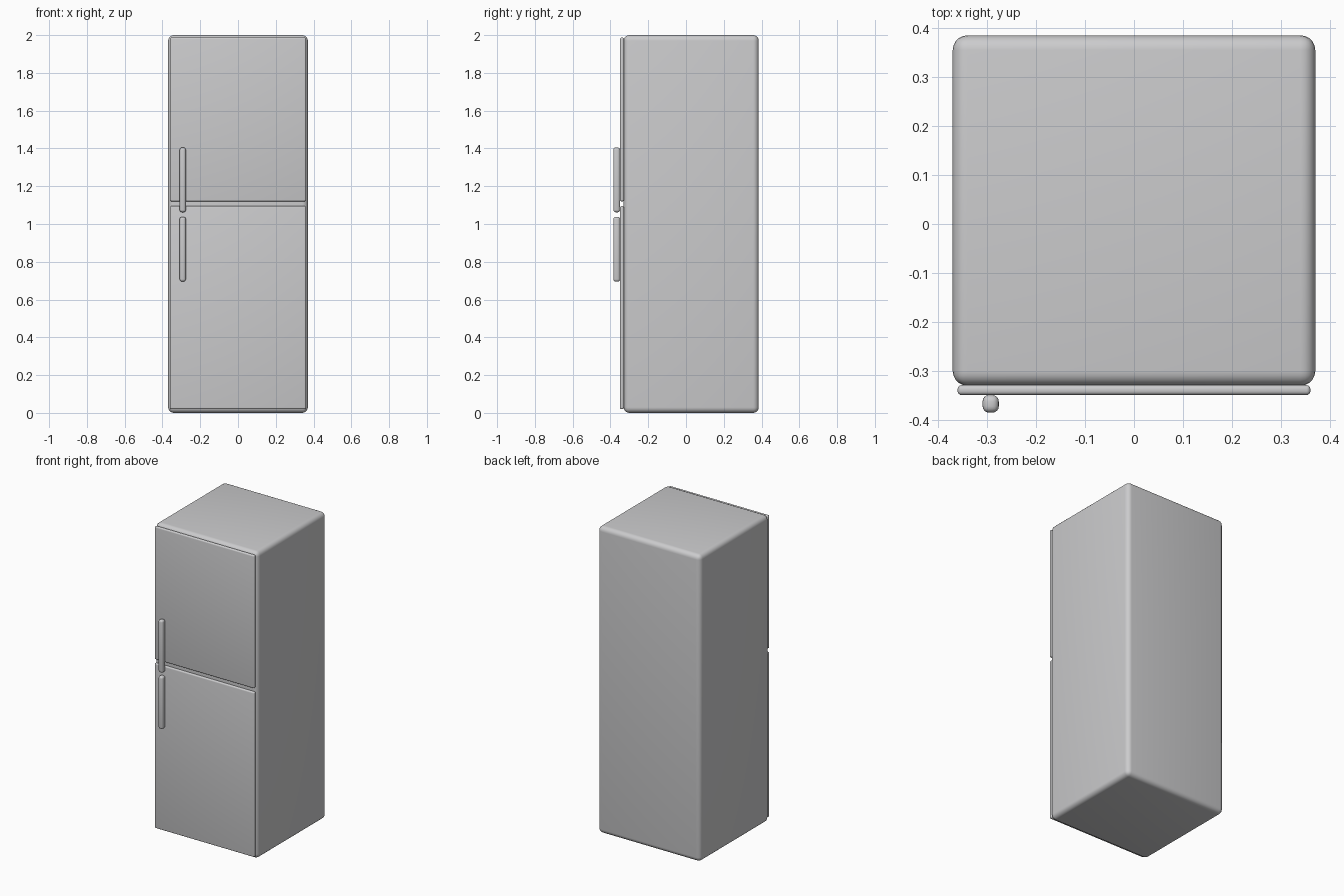
import bpy
import math

cube = bpy.data.objects.get("Cube")
if cube:
    bpy.data.objects.remove(cube, do_unlink=True)

# Single enamel colour
grey = bpy.data.materials.new("light grey enamel")
grey.use_nodes = True
colour = (0.6, 0.6, 0.61, 1)
grey.diffuse_color = colour
grey.node_tree.nodes["Principled BSDF"].inputs["Base Color"].default_value = colour


def rounded_box(name, low, high, radius, segments):
    """Box between two corners, with rounded edges and smooth shading."""
    centre = [(a + b) / 2 for a, b in zip(low, high)]
    bpy.ops.mesh.primitive_cube_add(size=1, location=centre)
    box = bpy.context.object
    box.name = name
    box.scale = [b - a for a, b in zip(low, high)]
    bpy.ops.object.transform_apply(location=False, rotation=False, scale=True)
    bevel = box.modifiers.new("rounded edges", "BEVEL")
    bevel.width = radius
    bevel.segments = segments
    bpy.ops.object.modifier_apply(modifier=bevel.name)
    bpy.ops.object.shade_smooth_by_angle(angle=math.radians(40))
    box.data.materials.append(grey)
    return box


# Cabinet
rounded_box("cabinet", (-0.37, -0.33, 0), (0.37, 0.385, 2), 0.03, 5)

# Doors, each with its own handle near the gap
for level, door_z, handle_z in (("lower", (0.02, 1.095), (0.695, 1.038)),
                                ("upper", (1.12, 1.987), (1.062, 1.405))):
    rounded_box(level + "_door", (-0.36, -0.349, door_z[0]),
                (0.36, -0.329, door_z[1]), 0.008, 4)
    rounded_box(level + "_handle", (-0.309, -0.385, handle_z[0]),
                (-0.276, -0.349, handle_z[1]), 0.013, 4)
